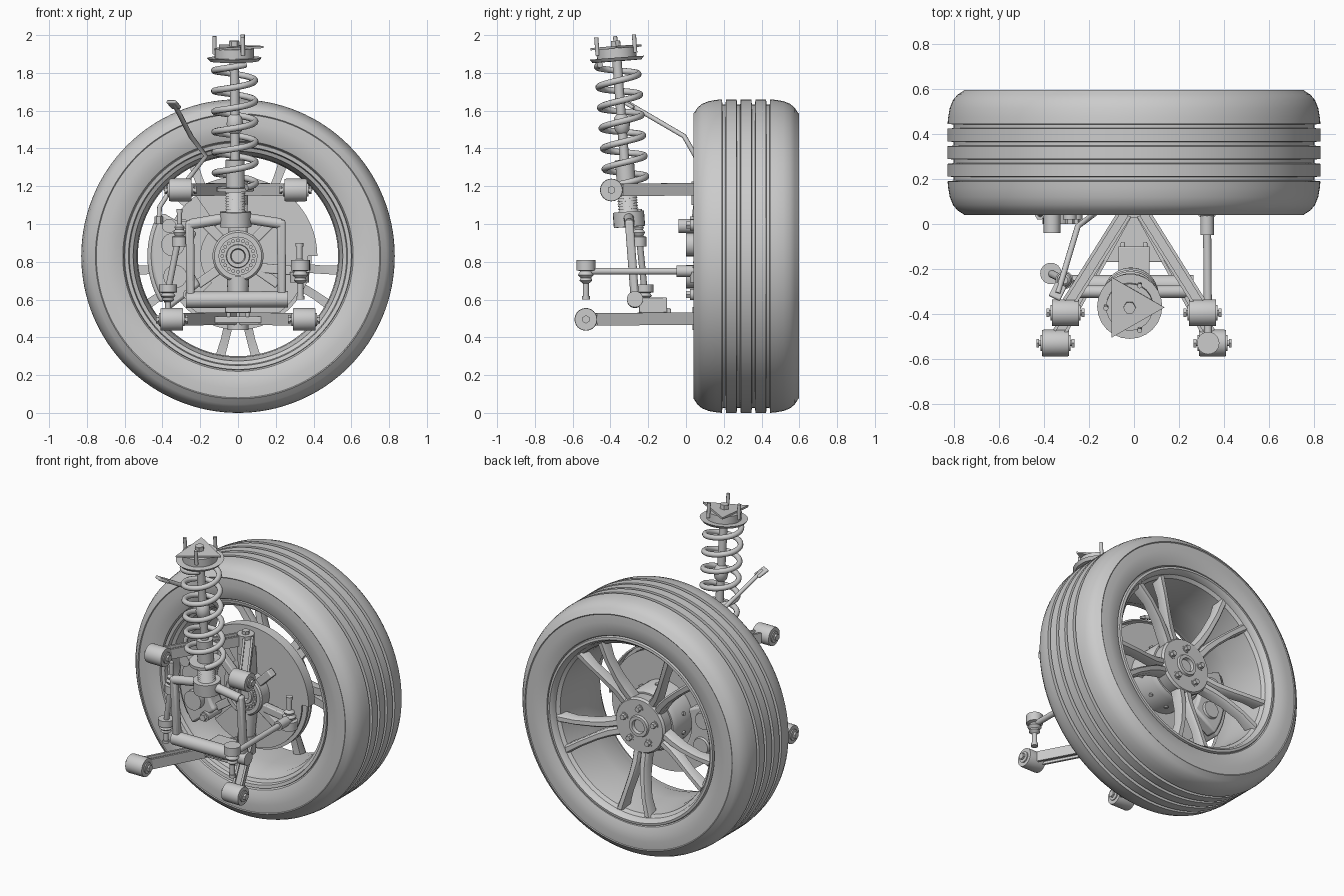
import bpy, bmesh
from math import sin, cos, pi, radians
from mathutils import Vector as V

if "Cube" in bpy.data.objects:
    bpy.data.objects.remove(bpy.data.objects["Cube"])

CZ = 0.83                      # wheel axle height
AX = (0, 0, CZ)
Y = (0, 1, 0)


def finish(name, bm, bevel=0):
    bmesh.ops.remove_doubles(bm, verts=bm.verts, dist=1e-5)
    bmesh.ops.recalc_face_normals(bm, faces=bm.faces)
    me = bpy.data.meshes.new(name)
    bm.to_mesh(me)
    bm.free()
    ob = bpy.data.objects.new(name, me)
    bpy.context.collection.objects.link(ob)
    if bevel:
        m = ob.modifiers.new("bevel", 'BEVEL')
        m.width, m.segments = bevel, 2
    return ob


def lathe(name, prof, origin=AX, axis=Y, seg=32, closed=False):
    """Revolve (radius, height) points around an axis."""
    q = V((0, 0, 1)).rotation_difference(V(axis).normalized())
    bm = bmesh.new()
    rings = [[bm.verts.new(V(origin) + q @ V((r * cos(2*pi*i/seg), r * sin(2*pi*i/seg), h)))
              for i in range(seg)] for r, h in prof]
    for k in range(len(prof) - (0 if closed else 1)):
        a, b = rings[k], rings[(k + 1) % len(prof)]
        for i in range(seg):
            j = (i + 1) % seg
            bm.faces.new((a[i], a[j], b[j], b[i]))
    return finish(name, bm)


def rod(name, a, b, r, r2=None, seg=24):
    a, b = V(a), V(b)
    L = (b - a).length
    return lathe(name, [(0, 0), (r, 0), (r if r2 is None else r2, L), (0, L)], a, b - a, seg)


def extrude(name, pts, vec, bevel=0):
    bm = bmesh.new()
    a = [bm.verts.new(V(p)) for p in pts]
    b = [bm.verts.new(V(p) + V(vec)) for p in pts]
    bm.faces.new(a)
    bm.faces.new(b[::-1])
    for i in range(len(a)):
        j = (i + 1) % len(a)
        bm.faces.new((a[i], a[j], b[j], b[i]))
    return finish(name, bm, bevel)


def bar(name, a, b, w, h, web=0, bevel=0.006):
    """Straight bar, rectangular or H section (web = recess depth)."""
    a, b = V(a), V(b)
    d = (b - a).normalized()
    side = d.cross(V(Y) if abs(d.z) > 0.7 else V((0, 0, 1))).normalized()
    up = side.cross(d)
    w, h = w / 2, h / 2
    s = [(-w, -h), (w, -h), (w, h), (-w, h)]
    if web:
        t, k = w - 0.014, h - web
        s = [(-w, -h), (-t, -h), (-t, -k), (t, -k), (t, -h), (w, -h),
             (w, h), (t, h), (t, k), (-t, k), (-t, h), (-w, h)]
        bevel = 0
    return extrude(name, [a + side * x + up * z for x, z in s], b - a, bevel)


def tube(name, pts, r):
    cu = bpy.data.curves.new(name, 'CURVE')
    cu.dimensions, cu.bevel_depth, cu.bevel_resolution, cu.use_fill_caps = '3D', r, 3, True
    sp = cu.splines.new('POLY')
    sp.points.add(len(pts) - 1)
    for p, c in zip(sp.points, pts):
        p.co = (*c, 1)
    ob = bpy.data.objects.new(name, cu)
    bpy.context.collection.objects.link(ob)
    return ob


def polar(r, deg, y=0.0):
    return V((r * cos(radians(deg)), y, CZ + r * sin(radians(deg))))


def sector(name, r0, r1, y0, y1, a0, a1, n=16, bevel=0):
    ang = [a0 + (a1 - a0) * i / n for i in range(n + 1)]
    pts = [polar(r1, a, y0) for a in ang] + [polar(r0, a, y0) for a in reversed(ang)]
    return extrude(name, pts, (0, y1 - y0, 0), bevel)


# Tyre with four tread grooves
side = [(0.595, 0.085), (0.61, 0.06), (0.65, 0.045), (0.70, 0.04), (0.75, 0.043), (0.755, 0.039),
        (0.761, 0.045), (0.785, 0.06), (0.806, 0.085), (0.82, 0.12), (0.827, 0.16)]
tread = []
for g in (0.207, 0.285, 0.363, 0.441):
    g -= 0.006
    tread += [(0.83, g - 0.011), (0.803, g - 0.008), (0.803, g + 0.008), (0.83, g + 0.011)]
lathe("tyre", side + tread + [(r, 0.636 - y) for r, y in reversed(side)], seg=128, closed=True)

# Rim barrel
lathe("rim_barrel", [(0.605, 0.565), (0.60, 0.582), (0.585, 0.584), (0.572, 0.57), (0.565, 0.545),
                     (0.545, 0.53), (0.535, 0.45), (0.53, 0.30), (0.535, 0.17), (0.55, 0.13), (0.555, 0.10),
                     (0.575, 0.09), (0.58, 0.066), (0.60, 0.062), (0.607, 0.09), (0.607, 0.3)],
      seg=96, closed=True)

# Five forked spokes
for k in range(5):
    ang = radians(-90 + 72 * k)
    u, t = V((cos(ang), 0, sin(ang))), V((-sin(ang), 0, cos(ang)))
    for s in (-1, 1):
        bm = bmesh.new()
        prev = None
        # sections: radius, sideways offset, width, face y, depth
        for r, o, w, y, d in ((0.13, 0.026, 0.056, 0.47, 0.07), (0.24, 0.028, 0.054, 0.495, 0.07),
                              (0.32, 0.04, 0.048, 0.515, 0.065), (0.44, 0.068, 0.046, 0.54, 0.06),
                              (0.55, 0.1, 0.052, 0.552, 0.075)):
            sec = ((-0.5, -1), (0.5, -1), (0.5, -0.25), (0.28, 0), (-0.28, 0), (-0.5, -0.25))
            ring = [bm.verts.new(V(AX) + u*r + t*(s*o + a*w) + V(Y)*(y + b*d)) for a, b in sec]
            if prev:
                for i in range(6):
                    bm.faces.new((prev[i], prev[i-1], ring[i-1], ring[i]))
            else:
                bm.faces.new(ring)
            prev = ring
        bm.faces.new(prev[::-1])
        finish("wheel_spoke", bm)

# Wheel hub, nuts and brake disc
lathe("wheel_hub", [(0.035, 0.40), (0.175, 0.40), (0.18, 0.47), (0.17, 0.485), (0.07, 0.485), (0.065, 0.50),
                    (0.045, 0.50), (0.04, 0.48), (0.0, 0.48)], seg=48)
for k in range(5):
    p = polar(0.115, 90 + 72 * k, 0.48)
    rod("nut_washer", p, p + V((0, 0.008, 0)), 0.026)
    rod("wheel_nut", p, p + V((0, 0.03, 0)), 0.02, 0.017, 6)
lathe("disc_hat", [(0.06, 0.14), (0.20, 0.14), (0.20, 0.37), (0.185, 0.40), (0.06, 0.40)], seg=48, closed=True)
for y in (0.165, 0.20):
    lathe("brake_disc", [(0.18, y), (0.39, y), (0.39, y + 0.015), (0.18, y + 0.015)], seg=64, closed=True)
for k in range(30):
    bar("disc_vane", polar(0.2, 12*k, 0.19), polar(0.38, 12*k, 0.19), 0.012, 0.03, bevel=0)
for k in range(10):
    p = polar(0.2, 36 * k + 18, 0.3)
    rod("hat_bolt", p, polar(0.21, 36 * k + 18, 0.3), 0.013, seg=8)
sector("dust_shield", 0.12, 0.42, 0.135, 0.145, 0, 125, 32)
sector("dust_shield_rim", 0.41, 0.42, 0.135, 0.20, 0, 125, 32)
sector("dust_shield_lower", 0.12, 0.37, 0.135, 0.145, 225, 360, 32)

# Brake caliper with pistons
sector("caliper_inner", 0.25, 0.46, 0.04, 0.15, 150, 218, 14, 0.015)
sector("caliper_outer", 0.25, 0.45, 0.23, 0.31, 155, 213, 14, 0.015)
sector("caliper_bridge", 0.40, 0.48, 0.06, 0.29, 157, 211, 14, 0.012)
for a in (170, 198):
    rod("piston_housing", polar(0.35, a, 0.0), polar(0.35, a, 0.08), 0.062)
    rod("piston_cap", polar(0.35, a, 0.30), polar(0.35, a, 0.325), 0.06, 0.052)
rod("caliper_bolt_boss", (-0.365, -0.04, 0.99), (-0.365, 0.10, 0.99), 0.037)
for a in (150, 218):
    rod("caliper_pin", polar(0.33, a, 0.02), polar(0.33, a, 0.16), 0.03)
    rod("caliper_pin_head", polar(0.33, a, 0.0), polar(0.33, a, 0.02), 0.022, seg=6)

# Knuckle: bearing ring, webs, ball joints
lathe("bearing_ring", [(0.10, 0.05), (0.125, 0.05), (0.135, 0.06), (0.135, 0.14), (0.06, 0.14), (0.06, 0.07),
                       (0.10, 0.07)], seg=48, closed=True)
lathe("axle_socket", [(0, 0.08), (0.035, 0.08), (0.04, 0.055), (0.06, 0.055), (0.065, 0.08), (0.065, 0.14)])
for k in range(20):
    rod("bearing_roller", polar(0.083, 18 * k, 0.06), polar(0.083, 18 * k, 0.09), 0.01, seg=8)
for a, r in ((135, 0.27), (45, 0.25), (215, 0.26), (325, 0.26)):
    bar("knuckle_web", polar(0.12, a, 0.10), polar(r, a, 0.10), 0.05, 0.05)
bar("knuckle_upper", (0, 0.10, 0.94), (0, 0.09, 1.14), 0.10, 0.07, bevel=0.012)
rod("knuckle_lower", (0, 0.09, 0.55), (0, 0.10, 0.72), 0.05, 0.06)
bar("steering_arm", (0.09, 0.10, 0.77), (0.325, 0.08, 0.75), 0.045, 0.05)
rod("upper_ball_joint", (0, 0.08, 1.10), (0, 0.08, 1.225), 0.052)
rod("upper_joint_nut", (0, 0.08, 1.225), (0, 0.08, 1.245), 0.025, seg=6)
rod("lower_ball_joint", (0, 0.09, 0.44), (0, 0.09, 0.56), 0.055)

# Upper and lower control arms with bushings
for name, x, y, z in (("upper", 0.305, -0.395, 1.18), ("lower", 0.35, -0.53, 0.495)):
    for s in (-1, 1):
        bar(name + "_arm", (s * x * 0.95, y + 0.045, z), (s * 0.02, 0.08, z + 0.005), 0.062, 0.066, 0.016)
        c = s * x
        lathe(name + "_bushing", [(0.03, -0.06), (0.058, -0.06), (0.06, -0.05), (0.06, 0.05), (0.058, 0.06),
                                  (0.03, 0.06)], (c, y, z), (1, 0, 0), 32, True)
        rod(name + "_bushing_sleeve", (c - 0.067, y, z), (c + 0.067, y, z), 0.035)
        rod(name + "_bolt", (c - 0.08, y, z), (c + 0.08, y, z), 0.012)
        for e in (-0.085, 0.072):
            rod(name + "_bolt_head", (c + e, y, z), (c + e + 0.013, y, z), 0.022, seg=6)
extrude("lower_arm_plate", [(-0.14, -0.17, 0.475), (0.14, -0.17, 0.475), (0.03, 0.08, 0.475),
                            (-0.03, 0.08, 0.475)], (0, 0, 0.035), 0.005)
for s in (-1, 1):
    bar("lower_arm_rib", (s * 0.05, -0.17, 0.53), (s * 0.05, -0.08, 0.53), 0.02, 0.05)
extrude("shock_bracket", [(-0.07, -0.25, 0.53), (0.07, -0.25, 0.53), (0.07, -0.10, 0.53), (-0.07, -0.10, 0.53)],
        (0, 0, 0.08), 0.005)

# Coil-over strut, built along its tilted axis
P0, P1 = V((-0.01, -0.27, 0.60)), V((-0.02, -0.375, 1.99))
D = (P1 - P0).normalized()
Q = V((0, 0, 1)).rotation_difference(D)


def on(z, x=0, y=0):
    return P0 + D * ((z - P0.z) / D.z) + Q @ V((x, y, 0))


rod("strut_rod", on(1.3), on(1.97), 0.025)
rod("strut_body", on(1.18), on(1.34), 0.05)
for k in range(9):
    z = 1.065 + 0.014 * k
    rod("strut_thread", on(z), on(z + 0.014), 0.054, 0.046)
lathe("bump_stop", [(0.025, -0.05), (0.038, -0.035), (0.044, 0), (0.038, 0.035), (0.025, 0.05)], on(1.53), D)
rod("lower_spring_seat", on(1.175), on(1.195), 0.10)
N, T = 200, 6
tube("coil_spring", [on(1.20 + 0.65 * i / N, 0.108 * cos(2*pi*T*i/N - 1), 0.108 * sin(2*pi*T*i/N - 1))
                     for i in range(N + 1)], 0.017)
rod("upper_spring_seat", on(1.862), on(1.88), 0.13, 0.145)
rod("strut_mount", on(1.88), on(1.93), 0.105)
extrude("mount_plate", [on(1.93, 0.155, 0), on(1.93, -0.08, 0.135), on(1.93, -0.08, -0.135)], D * 0.012)
rod("mount_nut", on(1.94), on(1.965), 0.028, seg=6)
for x, y in ((0.045, 0.1), (0.045, -0.1), (-0.105, 0)):
    rod("mount_stud", on(1.90, x, y), on(1.995, x, y), 0.011, seg=12)

# Strut fork
rod("fork_clamp", on(0.985), on(1.065), 0.083)
for s in (-1, 1):
    rod("fork_shoulder", on(1.03, s * 0.06), on(1.0, s * 0.24), 0.028)
    bar("fork_leg", on(1.02, s * 0.242), on(0.61, s * 0.242), 0.045, 0.045, bevel=0.012)
rod("fork_cross_tube", on(0.60, -0.265), on(0.60, 0.275), 0.043)

# Tie rod with two ball ends
rod("tie_rod", (0.33, -0.53, 0.75), (0.325, 0.03, 0.75), 0.018)
rod("tie_rod_sleeve", (0.325, -0.05, 0.75), (0.325, 0.09, 0.75), 0.03)
boot = [(0, 0), (0.05, 0), (0.05, 0.055), (0.03, 0.06), (0.042, 0.08), (0.028, 0.095), (0.034, 0.11),
        (0.016, 0.125), (0.016, 0.19), (0.021, 0.19), (0.021, 0.21), (0, 0.21)]
lathe("tie_rod_inner_joint", boot, (0.33, -0.53, 0.81), (0, 0.001, -1), 24)
lathe("tie_rod_outer_joint", boot, (0.325, 0.07, 0.69), (0, 0, 1), 24)

# Anti-roll link
rod("roll_link", (-0.31, -0.25, 0.95), (-0.37, -0.22, 0.65), 0.017)
lathe("roll_link_lower_joint", [(r * 0.95, h * 0.75) for r, h in boot], (-0.37, -0.22, 0.68), (0, 0.001, -1), 24)
lathe("roll_link_upper_joint", [(r * 0.8, h * 0.95) for r, h in boot], (-0.31, -0.25, 0.88), (0, 0, 1), 24)

# Brake hose with bracket
tube("brake_hose", [(-0.34, -0.31, 1.64), (-0.25, -0.01, 1.465), (-0.17, 0.05, 1.36), (-0.27, 0.07, 1.23),
                    (-0.37, 0.06, 1.16), (-0.415, 0.05, 1.09), (-0.42, 0.04, 1.0)], 0.013)
bar("hose_bracket", (-0.355, -0.33, 1.65), (-0.325, -0.27, 1.615), 0.055, 0.018)
rod("hose_fitting", (-0.42, 0.04, 1.0), (-0.42, 0.04, 1.04), 0.022, seg=6)

# Smooth shading with sharp edges kept
bpy.ops.object.select_all(action='DESELECT')
for ob in bpy.context.scene.objects:
    if ob.type == 'MESH':
        ob.select_set(True)
        bpy.context.view_layer.objects.active = ob
bpy.ops.object.shade_smooth_by_angle(angle=radians(35))
